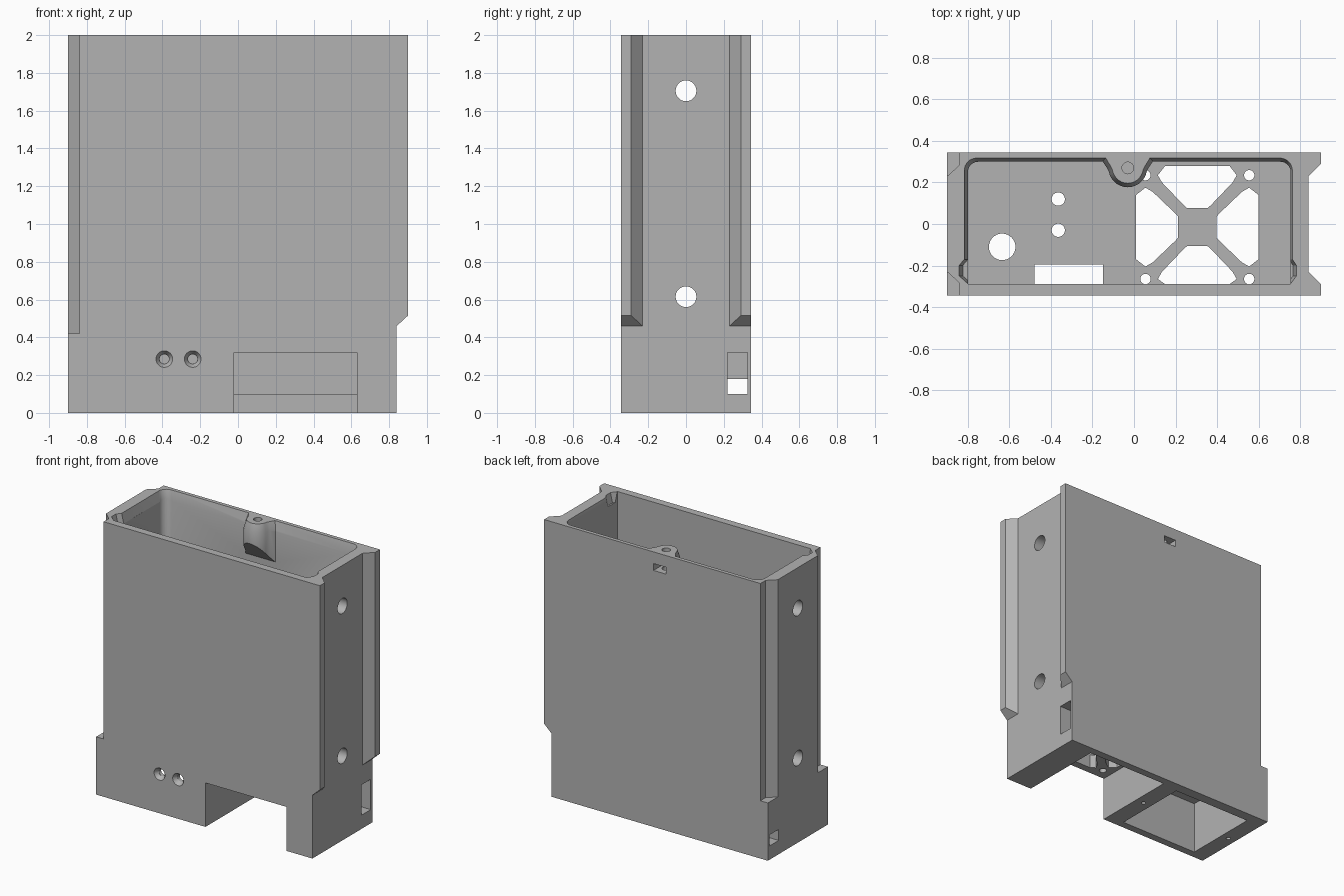
import bpy, bmesh, math
from mathutils import Matrix, Vector

cube = bpy.data.objects.get("Cube")
if cube:
    bpy.data.objects.remove(cube, do_unlink=True)

grey = bpy.data.materials.new("plain_grey")
grey.use_nodes = True
grey.diffuse_color = (0.45, 0.45, 0.45, 1)
grey.node_tree.nodes["Principled BSDF"].inputs["Base Color"].default_value = grey.diffuse_color


def finish(bm, name):
    bmesh.ops.recalc_face_normals(bm, faces=bm.faces)
    mesh = bpy.data.meshes.new(name)
    bm.to_mesh(mesh)
    bm.free()
    ob = bpy.data.objects.new(name, mesh)
    bpy.context.collection.objects.link(ob)
    mesh.materials.append(grey)
    return ob


def loft(name, rings):
    """Closed solid through matching rings of 3D points."""
    bm = bmesh.new()
    loops = [[bm.verts.new(p) for p in ring] for ring in rings]
    bm.faces.new(loops[0])
    bm.faces.new(loops[-1])
    n = len(loops[0])
    for a, b in zip(loops, loops[1:]):
        for i in range(n):
            j = (i + 1) % n
            bm.faces.new((a[i], a[j], b[j], b[i]))
    return finish(bm, name)


def prism(name, outline, z0, z1):
    return loft(name, [[(x, y, z) for x, y in outline] for z in (z0, z1)])


def box(name, x0, x1, y0, y1, z0, z1):
    return prism(name, [(x0, y0), (x1, y0), (x1, y1), (x0, y1)], z0, z1)


def rod(name, centre, axis, r1, length, r2=None):
    bm = bmesh.new()
    turn = Vector((0, 0, 1)).rotation_difference(Vector(axis)).to_matrix().to_4x4()
    bmesh.ops.create_cone(bm, cap_ends=True, segments=32, radius1=r1,
                          radius2=r1 if r2 is None else r2, depth=length,
                          matrix=Matrix.Translation(centre) @ turn)
    return finish(bm, name)


def arc(cx, cy, r, a0, a1, n=8):
    angles = [math.radians(a0 + (a1 - a0) * i / n) for i in range(n + 1)]
    return [(cx + r * math.cos(a), cy + r * math.sin(a)) for a in angles]


def combine(target, tool, operation="DIFFERENCE"):
    mod = target.modifiers.new("combine", "BOOLEAN")
    mod.operation, mod.solver, mod.object = operation, "EXACT", tool
    bpy.context.view_layer.objects.active = target
    bpy.ops.object.modifier_apply(modifier=mod.name)
    bpy.data.objects.remove(tool, do_unlink=True)


# Upper shell: tongue on the right side, groove with flanges on the left side
half = [(0.84, 0.23), (0.9, 0.29), (0.9, 0.345), (-0.84, 0.345), (-0.84, 0.285), (-0.9, 0.23)]
outline = half + [(x, -y) for x, y in reversed(half)]
housing = prism("housing", outline, 0.3, 2)

# Chamfered lower ends of the flanges
wedge = [(0.84, 0.2), (0.84, 0.46), (0.95, 0.561), (0.95, 0.2)]
combine(housing, loft("flange_end", [[(x, y, z) for x, z in wedge] for y in (-0.5, 0.5)]))
combine(housing, box("base", -0.9, 0.84, -0.345, 0.345, 0, 0.42), "UNION")

# Main cavity with rounded back corners
cavity = [(-0.8, -0.29), (0.755, -0.29)]
cavity += arc(0.705, 0.25, 0.05, 0, 90) + arc(-0.75, 0.25, 0.05, 90, 180)
combine(housing, prism("cavity", cavity, 0.42, 2.1))

# Tapered lid seat with two catch notches
seat = [(-0.8, -0.29), (0.755, -0.29), (0.785, -0.25), (0.785, -0.2), (0.765, -0.17)]
seat += arc(0.705, 0.26, 0.06, 0, 90) + arc(-0.76, 0.26, 0.06, 90, 180)
seat += [(-0.82, -0.17), (-0.845, -0.2), (-0.845, -0.25)]
lower = [(x * 0.976, y - 0.02 if y > 0 else y) for x, y in seat]
combine(housing, loft("lid_seat", [[(x, y, 1.93) for x, y in lower],
                                   [(x, y, 2.01) for x, y in seat]]))

# Screw boss on the back wall, flared below its top and sloped underneath
boss = [(-0.17, 0.335), (-0.15, 0.30), (-0.13, 0.27)] + arc(-0.03, 0.27, 0.093, 190, 350, 14)
boss += [(0.07, 0.27), (0.09, 0.30), (0.11, 0.335)]
top = [(-0.03 + (x + 0.03) * 0.82, 0.335 + (y - 0.335) * 0.88) for x, y in boss]
rings = [[(x, y, 1.86 - (y - 0.175) * 1.2) for x, y in boss],
         [(x, y, 1.94) for x, y in boss], [(x, y, 2) for x, y in top]]
combine(housing, loft("screw_boss", rings), "UNION")
combine(housing, rod("boss_hole", (-0.03, 0.27, 1.95), (0, 0, 1), 0.028, 0.22))
combine(housing, box("nut_slot", -0.08, 0.02, 0.21, 0.5, 1.865, 1.915))

# Bottom: fan bay open to the front, electronics pocket, cable channel
combine(housing, box("fan_bay", -0.02, 0.63, -0.5, 0.29, -0.1, 0.32))
combine(housing, box("pocket", -0.78, -0.15, -0.29, 0.27, -0.1, 0.38))
combine(housing, box("cable_channel", -0.02, 1, 0.22, 0.325, 0.1, 0.32))
combine(housing, box("cable_exit", -1, 0, 0.22, 0.325, 0.1, 0.18))

# Fan grille: four openings around a hub, with a screw hole in each corner
cx, cy = 0.305, -0.015
side = [(0.05, 0.092), (0.065, 0.105), (0.17, 0.215), (0.19, 0.25), (0.155, 0.295)]
side = side + [(-x, y) for x, y in reversed(side)]
for k in range(4):
    c, s = round(math.cos(k * math.pi / 2)), round(math.sin(k * math.pi / 2))
    limit = [(cx + x * c - y * s, max(cy + x * s + y * c, -0.29)) for x, y in side]
    combine(housing, prism("grille_opening", limit, 0.25, 0.5))
for x in (-0.25, 0.25):
    for y in (-0.25, 0.25):
        combine(housing, rod("fan_screw", (cx + x, cy + y, 0.37), (0, 0, 1), 0.025, 0.3))

# Openings in the cavity floor
for x, y, r in [(-0.365, 0.12, 0.032), (-0.365, -0.03, 0.032), (-0.635, -0.11, 0.064)]:
    combine(housing, rod("floor_hole", (x, y, 0.4), (0, 0, 1), r, 0.2))
combine(housing, box("floor_slot", -0.48, -0.15, -0.29, -0.195, 0.3, 0.5))

# Side holes, countersunk front holes and bottom rim screw holes
for z in (0.615, 1.705):
    combine(housing, rod("side_hole", (0, 0, z), (1, 0, 0), 0.055, 2))
for x in (-0.39, -0.24):
    combine(housing, rod("front_hole", (x, -0.33, 0.285), (0, 1, 0), 0.025, 0.2))
    combine(housing, rod("countersink", (x, -0.335, 0.285), (0, 1, 0), 0.05, 0.04, 0.026))
for x in (-0.84, -0.085):
    combine(housing, rod("rim_screw", (x, 0, 0), (0, 0, 1), 0.015, 0.2))

# Keep one material and crisp edges
housing.data.materials.clear()
housing.data.materials.append(grey)
for face in housing.data.polygons:
    face.material_index = 0
bpy.ops.object.select_all(action="DESELECT")
housing.select_set(True)
bpy.context.view_layer.objects.active = housing
bpy.ops.object.shade_smooth_by_angle(angle=math.radians(25))
